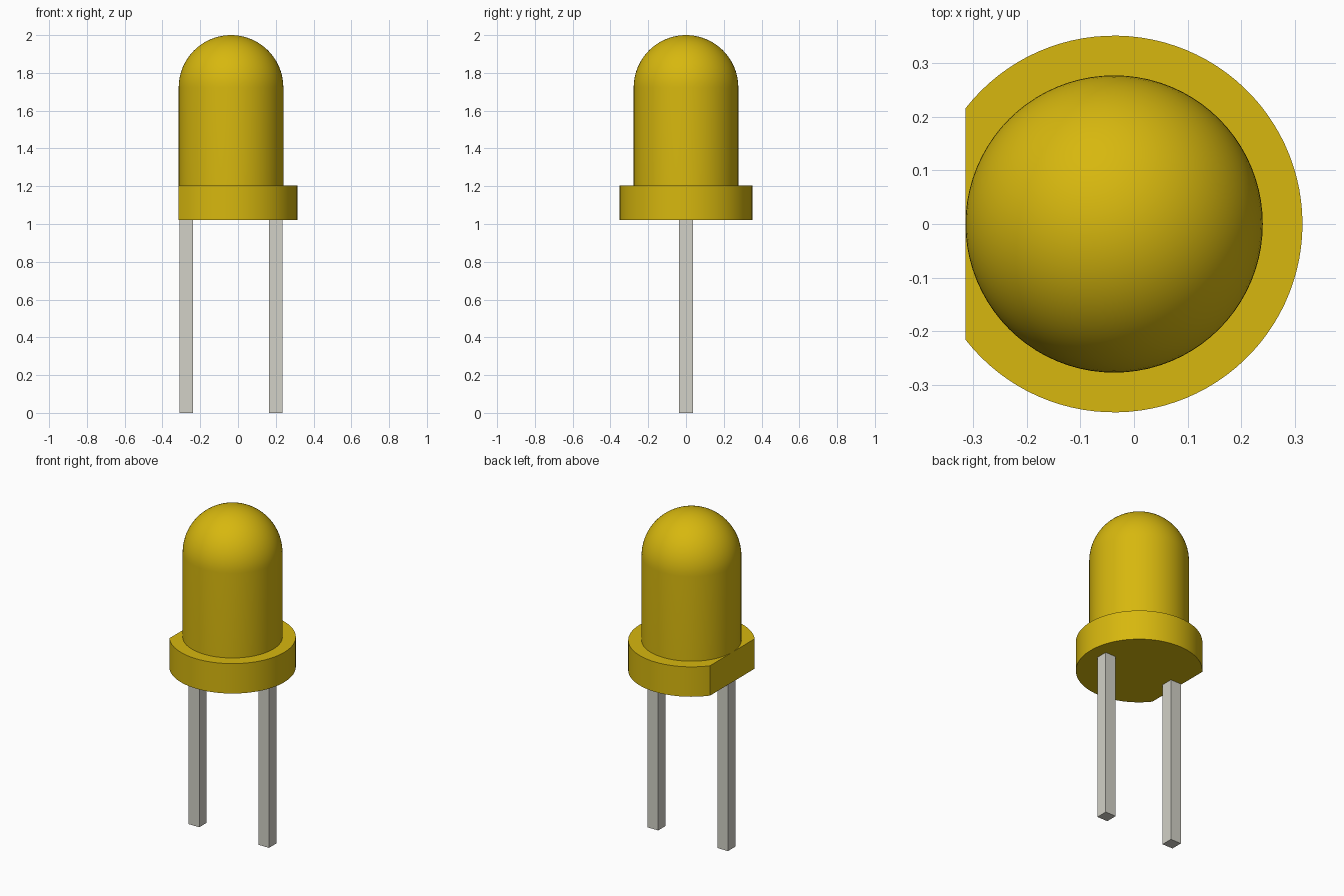
import bpy, bmesh, math
from mathutils import Matrix

cube = bpy.data.objects.get("Cube")
if cube:
    bpy.data.objects.remove(cube, do_unlink=True)

AXIS_X = -0.037                      # axis of the round body
BULB_R, FLANGE_R = 0.277, 0.351
FLANGE_Z0, FLANGE_Z1, TOP = 1.022, 1.205, 2.0
LEG_W, LEG_OFFSET = 0.072, 0.236


def material(name, rgb):
    m = bpy.data.materials.new(name)
    m.use_nodes = True
    m.diffuse_color = (*rgb, 1)
    bsdf = m.node_tree.nodes["Principled BSDF"]
    bsdf.inputs["Base Color"].default_value = (*rgb, 1)
    bsdf.inputs["Roughness"].default_value = 0.5
    return m


def finish(bm, name, mat, smooth=False):
    bmesh.ops.recalc_face_normals(bm, faces=bm.faces)
    mesh = bpy.data.meshes.new(name)
    bm.to_mesh(mesh)
    bm.free()
    mesh.materials.append(mat)
    ob = bpy.data.objects.new(name, mesh)
    bpy.context.collection.objects.link(ob)
    if smooth:
        bpy.ops.object.select_all(action='DESELECT')
        ob.select_set(True)
        bpy.context.view_layer.objects.active = ob
        bpy.ops.object.shade_smooth_by_angle(angle=math.radians(30))
    return ob


yellow = material("yellow plastic", (0.68, 0.477, 0.0045))
metal = material("grey metal", (0.645, 0.638, 0.572))

# Bulb: straight wall and hemispherical dome, revolved around the axis
bm = bmesh.new()
dome_z = TOP - BULB_R
profile = [(0, FLANGE_Z1), (BULB_R, FLANGE_Z1)]
profile += [(BULB_R * math.cos(a), dome_z + BULB_R * math.sin(a))
            for a in (math.pi / 2 * i / 20 for i in range(20))]
profile.append((0, TOP))
verts = [bm.verts.new((r, 0, z)) for r, z in profile]
edges = [bm.edges.new(pair) for pair in zip(verts, verts[1:])]
bmesh.ops.spin(bm, geom=verts + edges, cent=(0, 0, 0), axis=(0, 0, 1),
               angle=2 * math.pi, steps=80)
bmesh.ops.remove_doubles(bm, verts=bm.verts, dist=1e-5)
bmesh.ops.translate(bm, verts=bm.verts, vec=(AXIS_X, 0, 0))
finish(bm, "bulb", yellow, smooth=True)

# Flange: disc with a flat cut on the right side, touching the bulb wall
bm = bmesh.new()
half = math.pi - math.acos(BULB_R / FLANGE_R)
arc = [-half + 2 * half * i / 80 for i in range(81)]
base = bm.faces.new([bm.verts.new((AXIS_X + FLANGE_R * math.cos(a),
                                   FLANGE_R * math.sin(a), FLANGE_Z0)) for a in arc])
out = bmesh.ops.extrude_face_region(bm, geom=[base], use_keep_orig=True)
bmesh.ops.translate(bm, vec=(0, 0, FLANGE_Z1 - FLANGE_Z0),
                    verts=[g for g in out["geom"] if isinstance(g, bmesh.types.BMVert)])
finish(bm, "flange", yellow, smooth=True)

# Legs: two square metal pins running up into the flange
leg_top = FLANGE_Z0 + 0.01
for name, side in (("right_leg", -1), ("left_leg", 1)):
    bm = bmesh.new()
    place = (Matrix.Translation((AXIS_X + side * LEG_OFFSET, 0, leg_top / 2))
             @ Matrix.Diagonal((LEG_W, LEG_W, leg_top, 1)))
    bmesh.ops.create_cube(bm, size=1, matrix=place)
    finish(bm, name, metal)
